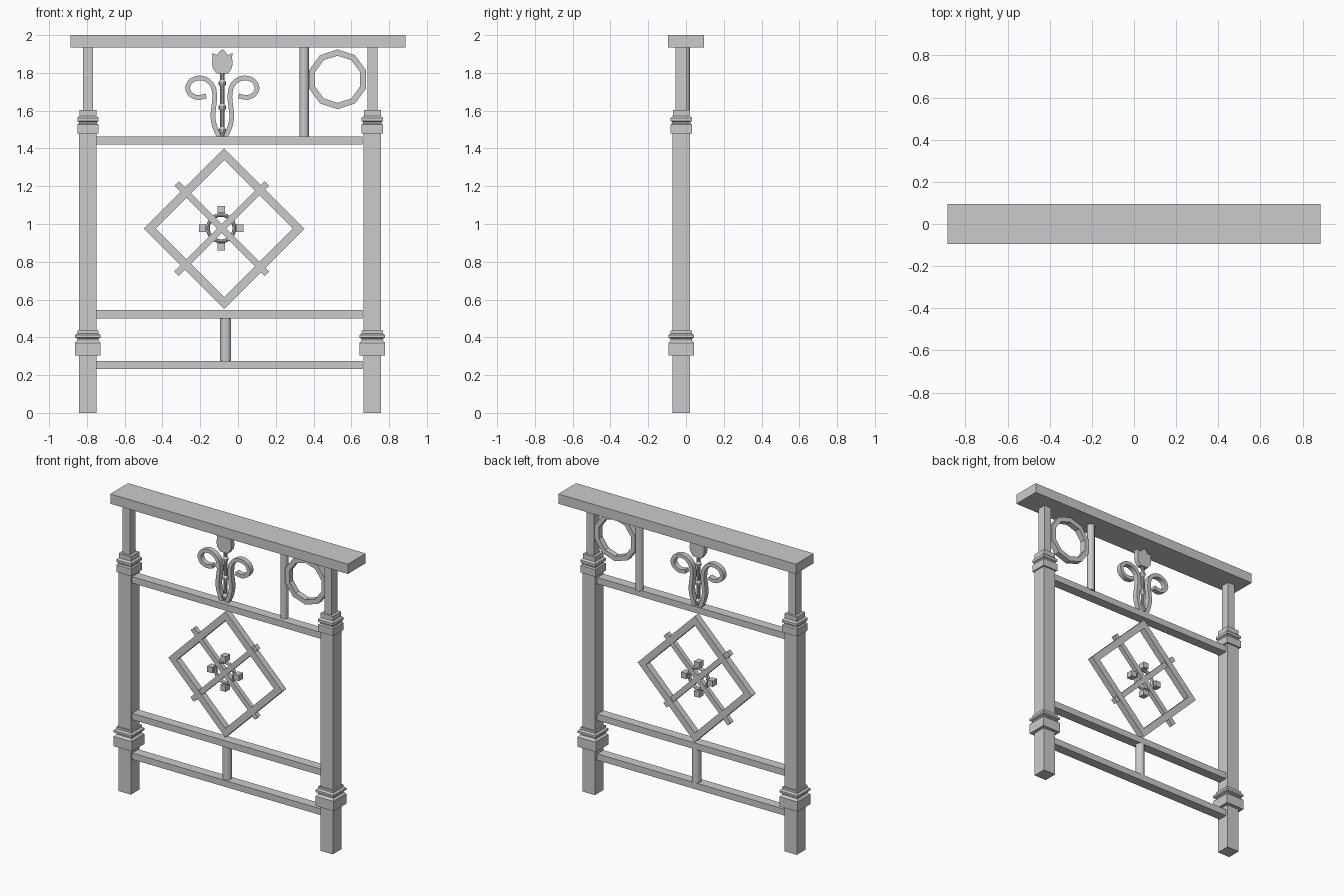
import bpy, bmesh, math
from mathutils import Matrix, Vector

if "Cube" in bpy.data.objects:
    bpy.data.objects.remove(bpy.data.objects["Cube"])

YP = -0.025          # post and rail centre line
POSTS = {"left": -0.795, "right": 0.711}


def make(name, bm):
    bmesh.ops.recalc_face_normals(bm, faces=bm.faces)
    me = bpy.data.meshes.new(name)
    bm.to_mesh(me)
    bm.free()
    ob = bpy.data.objects.new(name, me)
    bpy.context.collection.objects.link(ob)
    return ob


def box(name, c, s, angle=0.0):
    bm = bmesh.new()
    m = Matrix.Translation(c) @ Matrix.Rotation(angle, 4, 'Y') @ Matrix.Diagonal((*s, 1))
    bmesh.ops.create_cube(bm, size=1, matrix=m)
    return make(name, bm)


def lathe(name, x, y, profile, n, turn=0.0):
    """Stack n-sided rings of (radius, z) and cap the ends."""
    bm = bmesh.new()
    rings = []
    for r, z in profile:
        rings.append([bm.verts.new((x + r * math.cos(turn + i * math.tau / n),
                                    y + r * math.sin(turn + i * math.tau / n), z)) for i in range(n)])
    for a, b in zip(rings, rings[1:]):
        for i in range(n):
            bm.faces.new((a[i], a[(i + 1) % n], b[(i + 1) % n], b[i]))
    bm.faces.new(rings[0])
    bm.faces.new(rings[-1])
    return make(name, bm)


def square_lathe(name, x, y, profile):
    """Profile of (half width, z) swept round a square."""
    return lathe(name, x, y, [(h * math.sqrt(2), z) for h, z in profile], 4, math.pi / 4)


def frame(name, c, r_out, r_in, depth, n, start):
    """Flat polygonal ring facing the front."""
    bm = bmesh.new()
    loops = []
    for r, dy in ((r_out, -1), (r_out, 1), (r_in, 1), (r_in, -1)):
        loops.append([bm.verts.new((c[0] + r * math.cos(start + i * math.tau / n), c[1] + dy * depth / 2,
                                    c[2] + r * math.sin(start + i * math.tau / n))) for i in range(n)])
    for k in range(4):
        a, b = loops[k], loops[(k + 1) % 4]
        for i in range(n):
            bm.faces.new((a[i], a[(i + 1) % n], b[(i + 1) % n], b[i]))
    return make(name, bm)


def plate(name, outline, y, depth):
    """Front-facing outline extruded along y."""
    bm = bmesh.new()
    f = bm.faces.new([bm.verts.new((x, y - depth / 2, z)) for x, z in outline])
    ext = bmesh.ops.extrude_face_region(bm, geom=[f])
    bmesh.ops.translate(bm, vec=(0, depth, 0),
                        verts=[v for v in ext["geom"] if isinstance(v, bmesh.types.BMVert)])
    return make(name, bm)


def smooth_path(pts, steps=4):
    """Catmull-Rom through the given points."""
    p = [Vector(q) for q in pts]
    p = [2 * p[0] - p[1]] + p + [2 * p[-1] - p[-2]]
    out = []
    for a, b, c, d in zip(p, p[1:], p[2:], p[3:]):
        for i in range(steps):
            t = i / steps
            out.append(0.5 * (2 * b + (c - a) * t + (2 * a - 5 * b + 4 * c - d) * t * t
                              + (3 * b - a - 3 * c + d) * t ** 3))
    return out + [p[-2]]


# Handrail
box("top_rail", (0, 0, 1.967), (1.772, 0.19, 0.066))

# Posts with stepped collars
LOW = [(0.068, 0.305), (0.068, 0.371), (0.056, 0.385), (0.056, 0.393), (0.068, 0.398),
       (0.068, 0.412), (0.056, 0.42), (0.056, 0.435)]
HIGH = [(0.056, 1.478), (0.056, 1.527), (0.048, 1.533), (0.048, 1.54), (0.056, 1.545),
        (0.056, 1.562), (0.045, 1.572), (0.045, 1.603)]
for side, x in POSTS.items():
    box(side + "_post", (x, YP, 0.745), (0.092, 0.092, 1.49))
    box(side + "_upper_post", (x, YP, 1.765), (0.053, 0.06, 0.35))
    square_lathe(side + "_lower_collar", x, YP, LOW)
    square_lathe(side + "_upper_collar", x, YP, HIGH)

# Horizontal rails
for name, z in (("bottom", 0.254), ("middle", 0.522), ("upper", 1.443)):
    box(name + "_rail", (-0.047, YP, z), (1.41, 0.065, 0.043))

# Round balusters
for name, x, y, r, z0, z1 in (("lower", -0.066, -0.02, 0.029, 0.27, 0.505),
                              ("upper", 0.35, -0.005, 0.025, 1.46, 1.937)):
    lathe(name + "_baluster", x, y, [(r, z0), (r, z1)], 12)

# Ten-sided ring beside the upper baluster
frame("corner_ring", (0.527, -0.015, 1.766), 0.158, 0.125, 0.04, 10, math.pi / 2)

# Diamond with crossing bars
DC = (-0.073, -0.01, 0.976)
frame("diamond_frame", DC, 0.425, 0.363, 0.043, 4, 0)
for name, x, a in (("falling", -0.085, 1), ("rising", -0.087, -1)):
    box(name + "_cross_bar", (x, -0.01, 0.976), (0.675, 0.03, 0.034), a * math.radians(45))

# Round boss with four studs
RC = (-0.089, -0.01, 0.978)
bm = bmesh.new()
N, M = 24, 8
grid = [[bm.verts.new((RC[0] + (0.07 + 0.01 * math.cos(v)) * math.cos(u), RC[1] + 0.014 * math.sin(v),
                       RC[2] + (0.07 + 0.01 * math.cos(v)) * math.sin(u)))
         for v in (j * math.tau / M for j in range(M))] for u in (i * math.tau / N for i in range(N))]
for i in range(N):
    for j in range(M):
        k, l = (i + 1) % N, (j + 1) % M
        bm.faces.new((grid[i][j], grid[k][j], grid[k][l], grid[i][l]))
make("centre_ring", bm)
for i, (dx, dz) in enumerate(((1, 0), (0, 1), (-1, 0), (0, -1))):
    box(f"ring_stud_{i + 1}", (RC[0] + dx * 0.099, RC[1], RC[2] + dz * 0.099), (0.039, 0.045, 0.039))

# Flower ornament: stem with beads
FX, FY = -0.083, -0.015
stem = [(0.011, 1.46)]
for z in (1.495, 1.617, 1.745):
    stem += [(0.011, z - 0.018), (0.019, z - 0.007), (0.019, z + 0.007), (0.011, z + 0.018)]
lathe("flower_stem", FX, FY, stem + [(0.011, 1.80)], 10)

# Flower head
half = [(0, 1.925), (0.014, 1.915), (0.027, 1.895), (0.036, 1.897), (0.056, 1.905), (0.051, 1.885),
        (0.055, 1.85), (0.05, 1.825), (0.03, 1.796)]
plate("flower_head", [(FX + x, z) for x, z in half] + [(FX - x, z) for x, z in half[:0:-1]], FY, 0.035)

# Mirrored scrolls
path = smooth_path([(0.018, 1.463), (0.04, 1.516), (0.05, 1.57), (0.045, 1.622), (0.04, 1.675),
                    (0.05, 1.729), (0.082, 1.763), (0.124, 1.773), (0.166, 1.757), (0.184, 1.72),
                    (0.168, 1.686), (0.13, 1.67), (0.086, 1.678)])
W = 0.0125
for name, s in (("right", 1), ("left", -1)):
    outer, inner = [], []
    for i, p in enumerate(path):
        d = (path[min(i + 1, len(path) - 1)] - path[max(i - 1, 0)]).normalized()
        n = Vector((-d.y, d.x)) * W
        outer.append((FX + s * (p.x + n.x), p.y + n.y))
        inner.append((FX + s * (p.x - n.x), p.y - n.y))
    plate(name + "_scroll", outer + inner[::-1], FY, 0.035)
